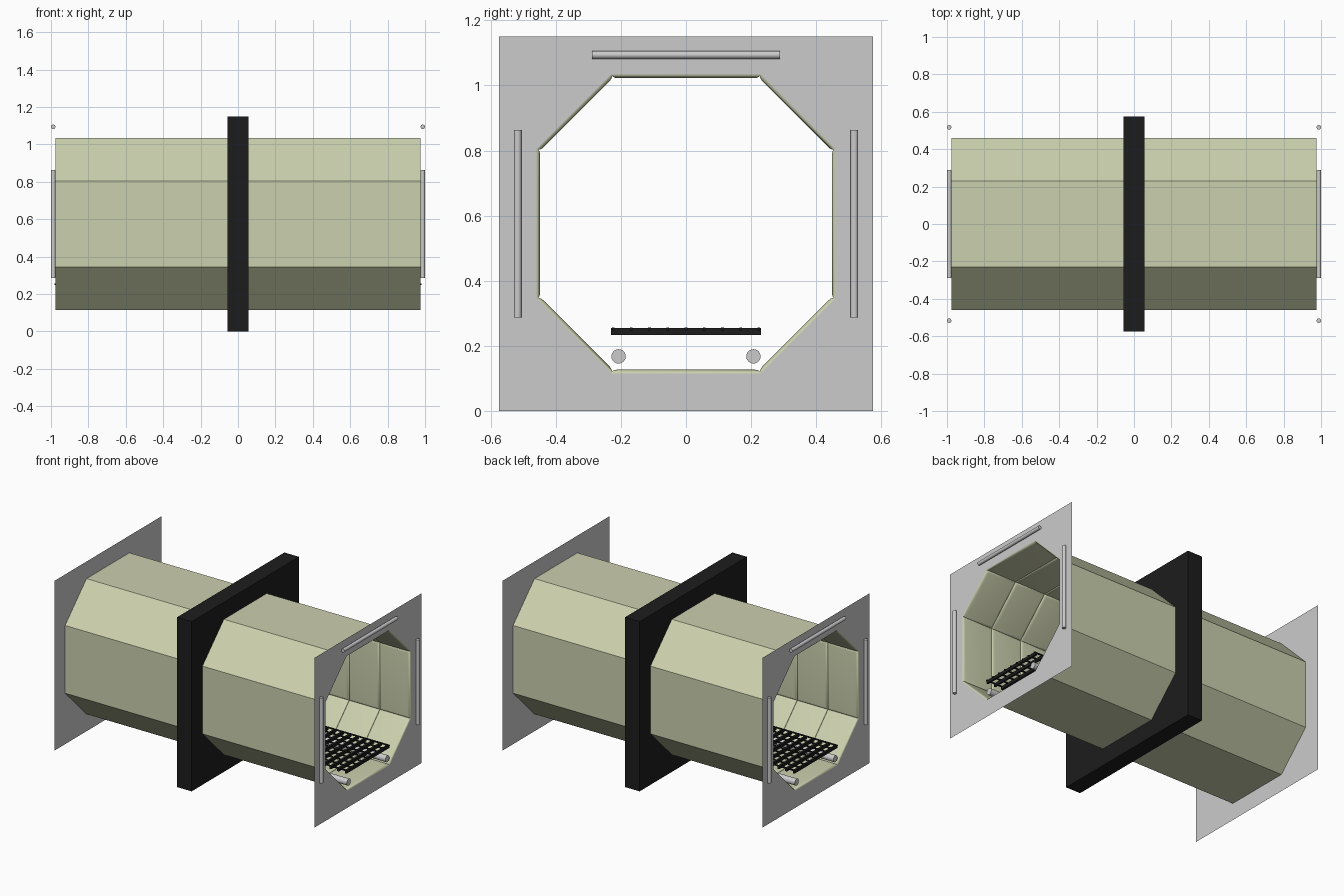
import bpy, bmesh, math
from mathutils import Vector, Matrix

if "Cube" in bpy.data.objects:
    bpy.data.objects.remove(bpy.data.objects["Cube"])

L, S, CZ = 0.975, 0.575, 0.575        # half length, half plate size, centre height
A, B = 0.459, 0.2295                  # octagon half width, half side
OCT = [(B, -A), (A, -B), (A, B), (B, A), (-B, A), (-A, B), (-A, -B), (-B, -A)]


def material(name, color):
    m = bpy.data.materials.new(name)
    m.diffuse_color = (*color, 1)
    m.use_nodes = True
    m.node_tree.nodes["Principled BSDF"].inputs["Base Color"].default_value = m.diffuse_color
    return m


OLIVE = material("olive_panel", (0.60, 0.63, 0.42))
BLACK = material("black_metal", (0.012, 0.012, 0.012))


def finish(name, bm, mat=None, smooth=None):
    me = bpy.data.meshes.new(name)
    bm.to_mesh(me)
    bm.free()
    ob = bpy.data.objects.new(name, me)
    bpy.context.collection.objects.link(ob)
    if mat:
        me.materials.append(mat)
    if smooth:
        bpy.ops.object.select_all(action='DESELECT')
        ob.select_set(True)
        bpy.context.view_layer.objects.active = ob
        bpy.ops.object.shade_smooth_by_angle(angle=math.radians(smooth))
    return ob


def frame(name, x, depth=0, flip=False, mat=None):
    """Square plate with an octagonal opening, facing +x (or -x if flipped)."""
    bm = bmesh.new()
    v = lambda p: bm.verts.new((x, p[0], p[1] + CZ))
    inner = [v(p) for p in OCT]
    outer = [v((max(-S, min(S, y * (S / A if abs(y) == A else 1))),
                z * (S / A if abs(z) == A else 1))) for y, z in OCT]
    for i in range(8):
        j = (i + 1) % 8
        ring = [inner[i], outer[i], outer[j], inner[j]]
        if i % 2 == 0:                # diagonal sides get the square corner
            y, z = OCT[i][0] + OCT[j][0], OCT[i][1] + OCT[j][1]
            ring.insert(2, v((math.copysign(S, y), math.copysign(S, z))))
        bm.faces.new(ring)
    if depth:
        r = bmesh.ops.extrude_face_region(bm, geom=bm.faces[:])
        moved = [g for g in r["geom"] if isinstance(g, bmesh.types.BMVert)]
        bmesh.ops.translate(bm, verts=moved, vec=(depth, 0, 0))
        bmesh.ops.recalc_face_normals(bm, faces=bm.faces)
    elif flip:
        bmesh.ops.reverse_faces(bm, faces=bm.faces)
    return finish(name, bm, mat)


def rod(name, center, length, radius, axis):
    bm = bmesh.new()
    rot = {'x': Matrix.Rotation(math.pi / 2, 4, 'Y'),
           'y': Matrix.Rotation(math.pi / 2, 4, 'X'), 'z': Matrix()}[axis]
    bmesh.ops.create_cone(bm, cap_ends=True, segments=24, radius1=radius, radius2=radius,
                          depth=length, matrix=Matrix.Translation(center) @ rot)
    return finish(name, bm, smooth=40)


def add_box(bm, center, size):
    bmesh.ops.create_cube(bm, size=1, matrix=Matrix.Translation(center) @ Matrix.Diagonal((*size, 1)))


# Outer tunnel shell
bm = bmesh.new()
ends = [[bm.verts.new((x, y, z + CZ)) for y, z in OCT] for x in (-L, L)]
for i in range(8):
    j = (i + 1) % 8
    bm.faces.new((ends[0][i], ends[0][j], ends[1][j], ends[1][i]))
finish("tunnel_shell", bm, OLIVE)

# Padded inner panels with rounded edges
bm = bmesh.new()
cuts = [-L + 0.23 * k for k in range(5)] + [0.055 + 0.23 * k for k in range(5)]
steps = [(0.018 * (1 - math.cos(a)), 0.011 * math.sin(a))
         for a in (math.pi / 2 * k / 4 for k in range(5))]
for i in range(8):
    p, q = [Vector((0, y, z + CZ)) for y, z in (OCT[i], OCT[(i + 1) % 8])]
    t = (q - p).normalized()
    n = Vector((1, 0, 0)).cross(t)
    for x0, x1 in zip(cuts, cuts[1:]):
        prev = None
        for d, h in steps:
            loop = [bm.verts.new(base + Vector((x, 0, 0)) + n * h) for x, base in (
                (x0 + d, p + t * d), (x1 - d, p + t * d),
                (x1 - d, q - t * d), (x0 + d, q - t * d))]
            if prev:
                for k in range(4):
                    m = (k + 1) % 4
                    bm.faces.new((prev[k], prev[m], loop[m], loop[k]))
            prev = loop
        bm.faces.new(prev)
finish("inner_panels", bm, OLIVE, smooth=35)

# Central bulkhead and thin end plates
frame("center_bulkhead", -0.055, depth=0.11, mat=BLACK)
frame("end_plate_right", L)
frame("end_plate_left", -L, flip=True)

# Hand rails around each opening
for side, x in (("right", 0.988), ("left", -0.988)):
    rod("top_rail_" + side, (x, 0, 1.094), 0.576, 0.012, 'y')
    for face, y in (("front", -0.517), ("back", 0.517)):
        rod(f"{face}_rail_{side}", (x, y, CZ), 0.576, 0.012, 'z')

# Floor pipes
for face, y in (("front", -0.207), ("back", 0.207)):
    rod("floor_pipe_" + face, (0, y, 0.168), 2 * L, 0.022, 'x')

# Walkway grating
bm = bmesh.new()
for k in range(35):
    add_box(bm, (-L + 0.007 + k * (2 * L - 0.014) / 34, 0, 0.244), (0.013, 0.46, 0.021))
for k in range(9):
    add_box(bm, (0, -0.224 + 0.056 * k, 0.252), (1.96, 0.008, 0.008))
finish("floor_grating", bm, BLACK)
